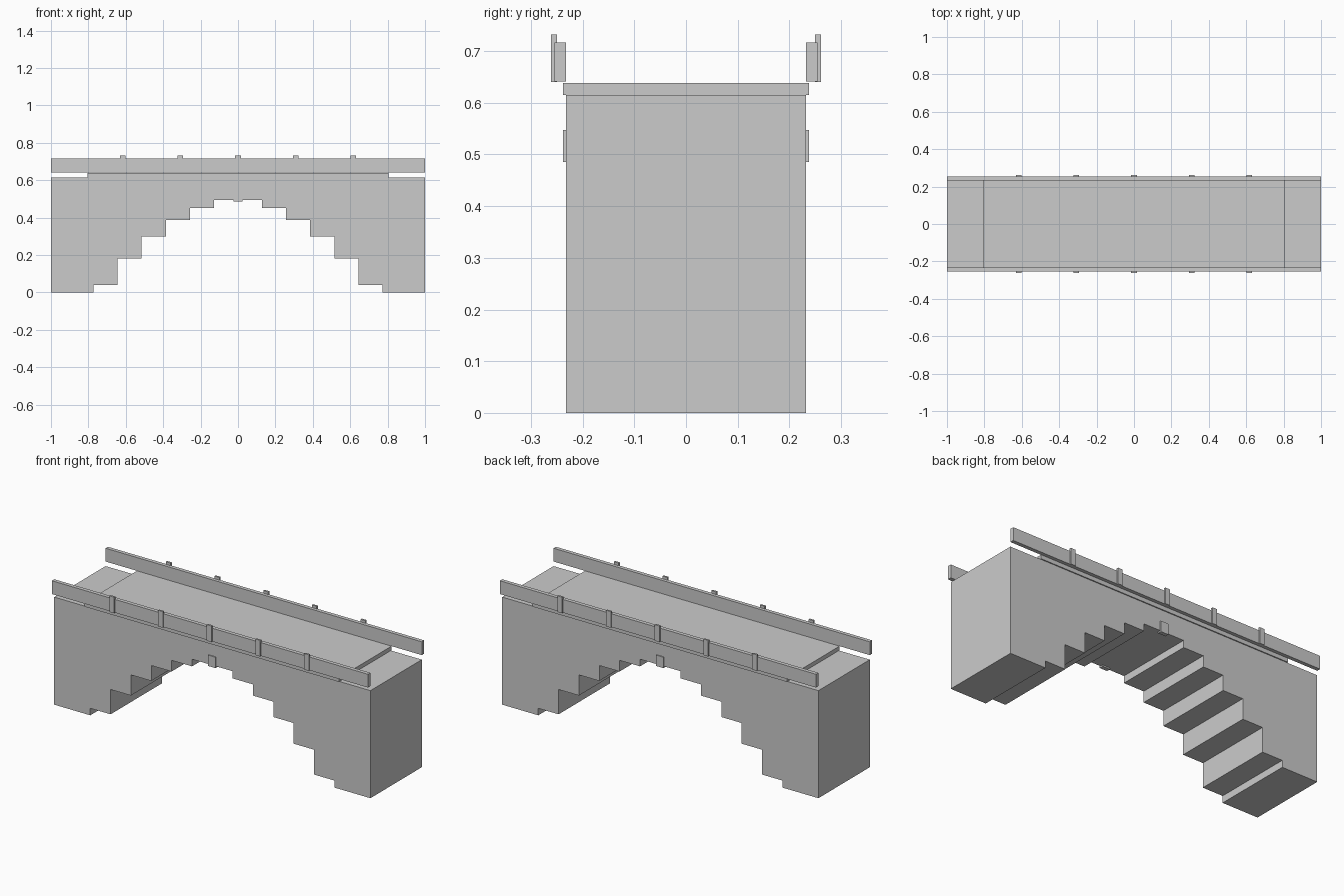
import bpy, bmesh

if "Cube" in bpy.data.objects:
    bpy.data.objects.remove(bpy.data.objects["Cube"])


def box(name, x0, x1, y0, y1, z0, z1):
    """Axis-aligned box given by its limits."""
    bm = bmesh.new()
    bmesh.ops.create_cube(bm, size=1)
    for v in bm.verts:
        v.co.x = x0 + (v.co.x + 0.5) * (x1 - x0)
        v.co.y = y0 + (v.co.y + 0.5) * (y1 - y0)
        v.co.z = z0 + (v.co.z + 0.5) * (z1 - z0)
    return finish(name, bm)


def finish(name, bm):
    bmesh.ops.recalc_face_normals(bm, faces=bm.faces)
    me = bpy.data.meshes.new(name)
    bm.to_mesh(me)
    bm.free()
    ob = bpy.data.objects.new(name, me)
    bpy.context.collection.objects.link(ob)
    return ob


# Masonry body: stepped arch profile extruded across the width
STEP = 0.1287
heights = [0.04, 0.182, 0.30, 0.388, 0.452, 0.493]
half = [(1, 0.615), (1, 0)]
z = 0
for i, h in enumerate(heights):
    x = STEP * (6 - i)
    half += [(x, z), (x, h)]
    z = h
profile = half + [(-x, z) for x, z in reversed(half)]

bm = bmesh.new()
face = bm.faces.new([bm.verts.new((x, -0.232, z)) for x, z in profile])
ext = bmesh.ops.extrude_face_region(bm, geom=[face], use_keep_orig=True)
for v in ext["geom"]:
    if isinstance(v, bmesh.types.BMVert):
        v.co.y = 0.232
finish("arch_body", bm)

# Road deck
box("deck", -0.805, 0.805, -0.238, 0.238, 0.615, 0.638)

# Parapets, posts and keystones on both sides
for side, s in (("front", -1), ("back", 1)):
    def side_box(name, x0, x1, y0, y1, z0, z1):
        a, b = sorted((s * y0, s * y1))
        box(side + "_" + name, x0, x1, a, b, z0, z1)

    side_box("parapet", -1, 1, 0.232, 0.254, 0.641, 0.717)
    side_box("keystone", -0.024, 0.024, 0.215, 0.238, 0.485, 0.547)
    for i in range(5):
        cx = (i - 2) * 0.308
        side_box(f"post_{i + 1}", cx - 0.015, cx + 0.015, 0.25, 0.261, 0.64, 0.732)
